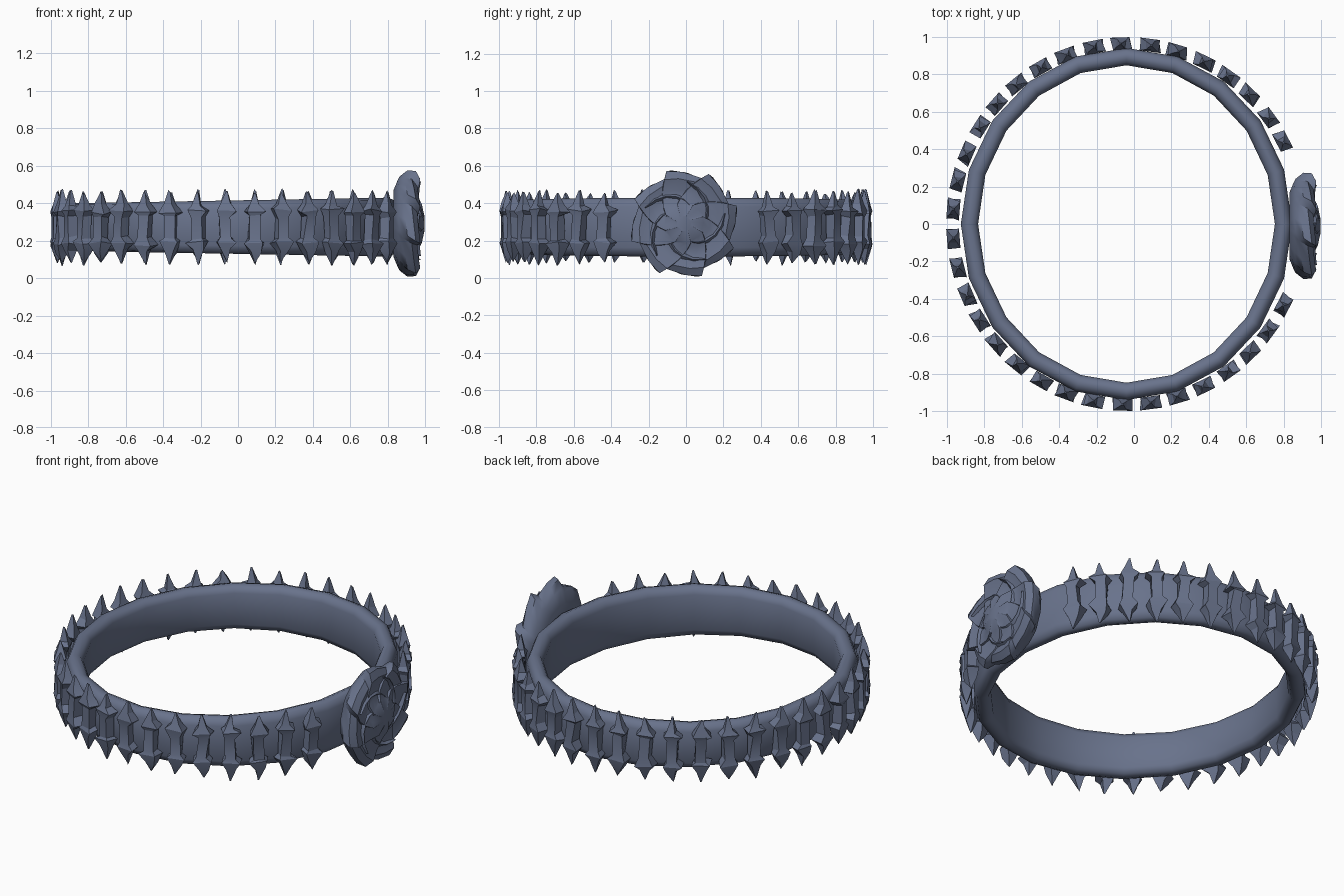
import bpy, bmesh, math, random
from mathutils import Vector

if "Cube" in bpy.data.objects:
    bpy.data.objects.remove(bpy.data.objects["Cube"])

random.seed(4)
mat = bpy.data.materials.new("slate blue")
mat.diffuse_color = (0.14, 0.17, 0.26, 1)
mat.use_nodes = True
mat.node_tree.nodes["Principled BSDF"].inputs["Base Color"].default_value = mat.diffuse_color


def loft(bm, rings, closed=False, caps=True):
    """Skin equal-length rings of points with quads."""
    vr = [[bm.verts.new(p) for p in ring] for ring in rings]
    n = len(vr[0])
    pairs = list(zip(vr, vr[1:]))
    if closed:
        pairs.append((vr[-1], vr[0]))
    for a, b in pairs:
        for i in range(n):
            j = (i + 1) % n
            bm.faces.new((a[i], a[j], b[j], b[i]))
    if caps and not closed:
        bm.faces.new(vr[0])
        bm.faces.new(vr[-1])


def finish(bm, name, angle):
    bmesh.ops.recalc_face_normals(bm, faces=bm.faces[:])
    me = bpy.data.meshes.new(name)
    bm.to_mesh(me)
    bm.free()
    ob = bpy.data.objects.new(name, me)
    bpy.context.collection.objects.link(ob)
    me.materials.append(mat)
    bpy.ops.object.select_all(action='DESELECT')
    bpy.context.view_layer.objects.active = ob
    ob.select_set(True)
    bpy.ops.object.shade_smooth_by_angle(angle=math.radians(angle))
    return ob


# Band: rounded strip swept round an oval, slightly taller on the medallion side
bm = bmesh.new()
section = [(-0.046, -0.7), (-0.03, -0.93), (0, -1), (0.03, -0.93), (0.046, -0.7),
           (0.046, 0.7), (0.03, 0.93), (0, 1), (-0.03, 0.93), (-0.046, 0.7)]
rings = []
for k in range(20):
    a = math.tau * k / 20
    c, s = math.cos(a), math.sin(a)
    half = 0.142 + 0.015 * c
    rings.append([(-0.04 + (0.838 + d) * c, (0.893 + d) * s, 0.272 + h * half)
                  for d, h in section])
loft(bm, rings, closed=True)
finish(bm, "band", 60)

# Thorn beads: waisted spindles with flared collars and pointed ends
bm = bmesh.new()
profile = [(0.08, 0.003), (0.145, 0.030), (0.185, 0.056), (0.215, 0.032),
           (0.33, 0.032), (0.355, 0.056), (0.39, 0.026), (0.46, 0.005)]
count = 34
for k in range(count):
    a = math.radians(27 + 306 * k / (count - 1))
    out = Vector((math.cos(a), math.sin(a), 0))
    side = Vector((-out.y, out.x, 0))
    centre = Vector((-0.035 + 0.932 * out.x, 0.962 * out.y, 0))
    rings = []
    for z, r in profile:
        ring = []
        spin = random.uniform(-0.2, 0.2)
        shift = random.uniform(-0.008, 0.008)
        z += random.uniform(-0.01, 0.01)
        for q in range(4):
            t = math.tau * q / 4 + math.pi / 4 + spin
            depth = max(-0.034, min(0.034, r * math.cos(t) * 1.2))
            ring.append(centre + out * depth
                        + side * (r * math.sin(t) * 1.3 + shift)
                        + Vector((0, 0, z + random.uniform(-0.008, 0.008))))
        rings.append(ring)
    loft(bm, rings)
finish(bm, "thorn_beads", 20)

# Rose medallion: twisted rings, saw-toothed at the petal edge
bm = bmesh.new()
# radius, x, twist, tooth depth
steps = [(0.18, 0.83, 0.0, 0), (0.245, 0.855, 0.0, 0.02), (0.275, 0.89, 0.1, 0.04),
         (0.28, 0.935, 0.2, 0.04), (0.245, 0.962, 0.3, 0.03), (0.19, 0.95, 0.5, 0.02),
         (0.14, 0.955, 0.75, 0.015), (0.105, 0.978, 1.0, 0.01), (0.04, 0.995, 1.2, 0)]
petals = 8
rings = []
for r, x, tw, tooth in steps:
    ring = []
    for i in range(petals * 3):
        p, f = divmod(i, 3)
        a = math.tau * (p + (0, 0.5, 0.88)[f]) / petals + tw + 0.22
        rr = r + tooth * (-0.5, -0.1, 0.4)[f]
        lift = tooth * (-0.2, 0.1, 0.35)[f]
        ring.append((x + lift, -0.01 + rr * math.cos(a), 0.291 + rr * math.sin(a)))
    rings.append(ring)
loft(bm, rings)
finish(bm, "rose_medallion", 35)

# Swirled petal edges lying on the medallion face
bm = bmesh.new()
for k in range(5):
    start = math.tau * k / 5
    rings = []
    for j in range(6):
        t = j / 5
        a = start + 1.5 * t
        r = 0.10 + 0.125 * t
        w = 0.006 + 0.018 * math.sin(math.pi * t)
        x = 0.968 - 0.012 * math.sin(math.pi * t)
        rings.append([(x + dx, -0.01 + (r + dr * w) * math.cos(a),
                       0.291 + (r + dr * w) * math.sin(a))
                      for dr, dx in ((-1, -0.015), (0, 0.008), (1, -0.015))])
    loft(bm, rings)
finish(bm, "petal_edges", 40)
